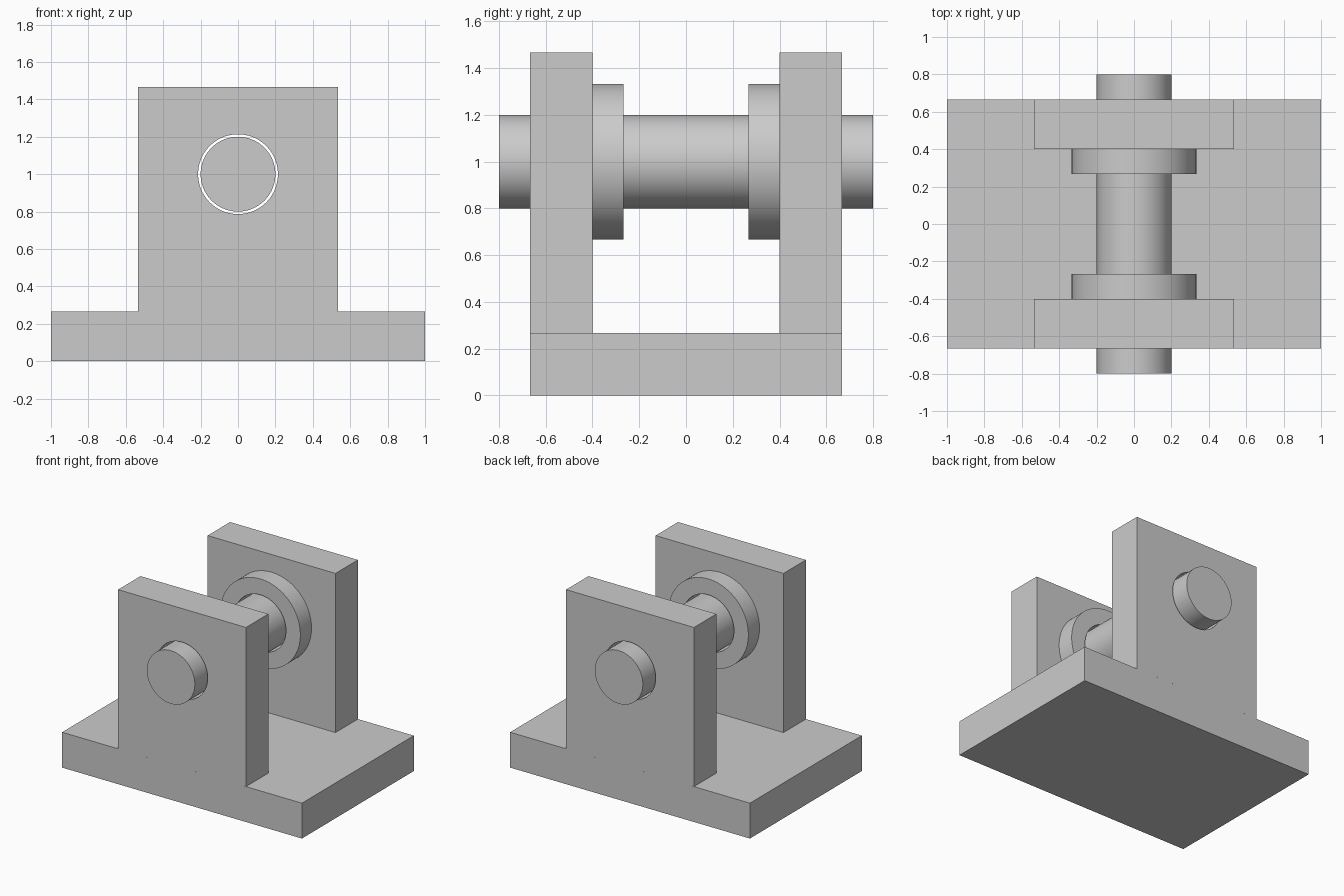
import bpy
import math

cube = bpy.data.objects.get("Cube")
if cube:
    bpy.data.objects.remove(cube, do_unlink=True)

grey = bpy.data.materials.new("plain grey")
grey.use_nodes = True
colour = (0.6, 0.6, 0.6, 1)
grey.diffuse_color = colour
grey.node_tree.nodes["Principled BSDF"].inputs["Base Color"].default_value = colour

AXIS_Z = 1.0  # height of the shaft axis


def box(name, size, location):
    bpy.ops.mesh.primitive_cube_add(size=1, location=location)
    ob = bpy.context.object
    ob.name = name
    ob.scale = size
    bpy.ops.object.transform_apply(location=False, rotation=False, scale=True)
    ob.data.materials.append(grey)
    return ob


def rod(name, radius, length, y=0):
    bpy.ops.mesh.primitive_cylinder_add(vertices=96, radius=radius, depth=length,
                                        location=(0, y, AXIS_Z),
                                        rotation=(math.pi / 2, 0, 0))
    ob = bpy.context.object
    ob.name = name
    bpy.ops.object.transform_apply(location=False, rotation=True, scale=False)
    ob.data.materials.append(grey)
    return ob


def drill(ob):
    cut = ob.modifiers.new("bore", "BOOLEAN")
    cut.operation = "DIFFERENCE"
    cut.solver = "EXACT"
    cut.object = bore_cutter
    bpy.ops.object.select_all(action="DESELECT")
    ob.select_set(True)
    bpy.context.view_layer.objects.active = ob
    bpy.ops.object.modifier_apply(modifier=cut.name)
    bpy.ops.object.shade_smooth_by_angle(angle=math.radians(30))


# Helper that cuts the clearance bore
bore_cutter = rod("bore_cutter", 0.2133, 2)

# Base plate
box("base_plate", (2, 1.3333, 0.2667), (0, 0, 0.1333))

# Upright supports and the collars on their inner faces
for side, sign in (("front", -1), ("back", 1)):
    drill(box(side + "_support", (1.0667, 0.2667, 1.2), (0, sign * 0.5333, 0.8667)))
    drill(rod(side + "_collar", 0.3333, 0.1333, sign * 0.3333))

# Shaft running loosely through both supports
rod("shaft", 0.2, 1.6)
bpy.ops.object.shade_smooth_by_angle(angle=math.radians(30))

bpy.data.objects.remove(bore_cutter, do_unlink=True)
